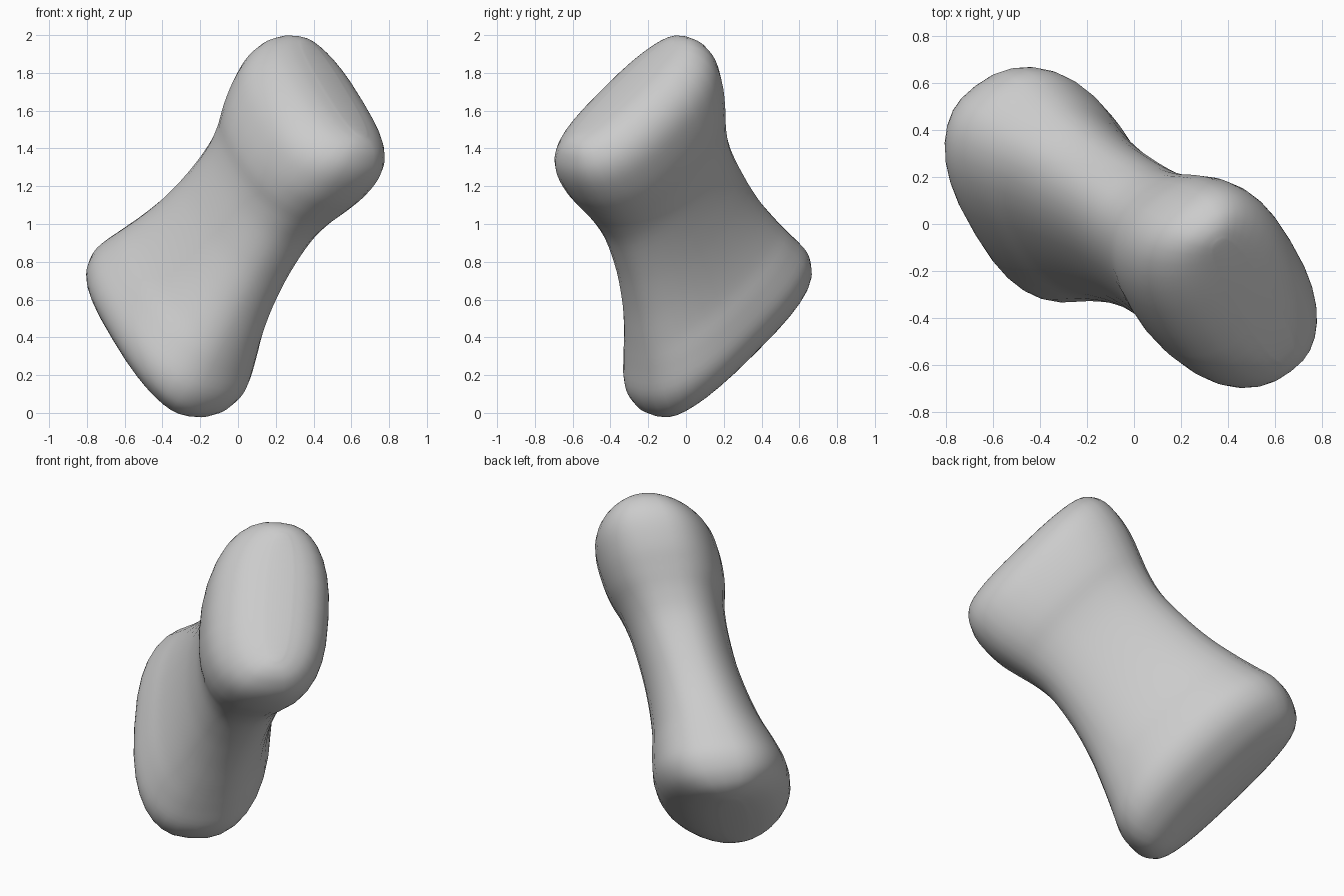
import bpy, bmesh, math
from mathutils import Vector

cube = bpy.data.objects.get("Cube")
if cube:
    bpy.data.objects.remove(cube, do_unlink=True)

SIDES = 32
STEPS = 4

grey = bpy.data.materials.new("plain_grey")
grey.use_nodes = True
grey.diffuse_color = (0.6, 0.6, 0.6, 1)
grey.node_tree.nodes["Principled BSDF"].inputs["Base Color"].default_value = (0.6, 0.6, 0.6, 1)

# Directions: along the body, along the pads, across the pads
MIDDLE = Vector((0, -0.03, 1))
SPINE_LOW = Vector((0.535, -0.285, 0.76))
SPINE_TOP = Vector((0.555, -0.325, 0.785))
LONG = Vector((0.39, -0.65, -0.65)).normalized()
WIDE = Vector((0.79, 0.6, -0.13))
WIDE = (WIDE - LONG * WIDE.dot(LONG)).normalized()

# Body profile: position along the spine, half width, half length
PROFILE = [
    (-0.915, 0.07, 0.44), (-0.895, 0.17, 0.51), (-0.85, 0.265, 0.57), (-0.77, 0.345, 0.61),
    (-0.66, 0.375, 0.615), (-0.52, 0.35, 0.57), (-0.38, 0.31, 0.525), (-0.2, 0.28, 0.475),
    (0.0, 0.265, 0.44), (0.2, 0.27, 0.425), (0.34, 0.29, 0.445), (0.46, 0.325, 0.48),
    (0.58, 0.34, 0.515), (0.70, 0.335, 0.53), (0.79, 0.3, 0.52), (0.86, 0.235, 0.485),
    (0.9, 0.155, 0.44), (0.918, 0.07, 0.39),
]


def spow(x, p):
    return math.copysign(abs(x) ** p, x)


def spline(a, b, c, d, t):
    """Smooth curve from b to c."""
    return 0.5 * (2 * b + (c - a) * t + (2 * a - 5 * b + 4 * c - d) * t * t
                  + (3 * b - a - 3 * c + d) * t ** 3)


def centre(s):
    return MIDDLE + (SPINE_TOP if s > 0 else SPINE_LOW) * s


bm = bmesh.new()


def ring(s, half_u, half_v):
    """Rounded section, squarer towards the pads."""
    power = 2 / (2.3 + 0.5 * s * s)
    verts = []
    for i in range(SIDES):
        a = 2 * math.pi * i / SIDES
        verts.append(bm.verts.new(centre(s) + WIDE * half_u * spow(math.cos(a), power)
                                  + LONG * half_v * spow(math.sin(a), power)))
    return verts


# Loft the profile smoothly
rings = []
keys = [PROFILE[0]] + PROFILE + [PROFILE[-1]]
for k in range(len(PROFILE) - 1):
    for j in range(STEPS):
        rings.append(ring(*(spline(*vals, j / STEPS) for vals in zip(*keys[k:k + 4]))))
rings.append(ring(*PROFILE[-1]))

for a, b in zip(rings, rings[1:]):
    for i in range(SIDES):
        j = (i + 1) % SIDES
        bm.faces.new((a[i], a[j], b[j], b[i]))

# Close the crest of each rounded pad with strips across it
for end in (rings[0], rings[-1]):
    half = SIDES // 2
    for i in range(-SIDES // 4, SIDES // 4):
        j = i + 1
        strip = [end[i], end[j], end[half - j], end[half - i]]
        bm.faces.new(list(dict.fromkeys(strip)))

bmesh.ops.recalc_face_normals(bm, faces=bm.faces)

mesh = bpy.data.meshes.new("waisted_body")
bm.to_mesh(mesh)
bm.free()
mesh.materials.append(grey)
for poly in mesh.polygons:
    poly.use_smooth = True
obj = bpy.data.objects.new("waisted_body", mesh)
bpy.context.collection.objects.link(obj)
